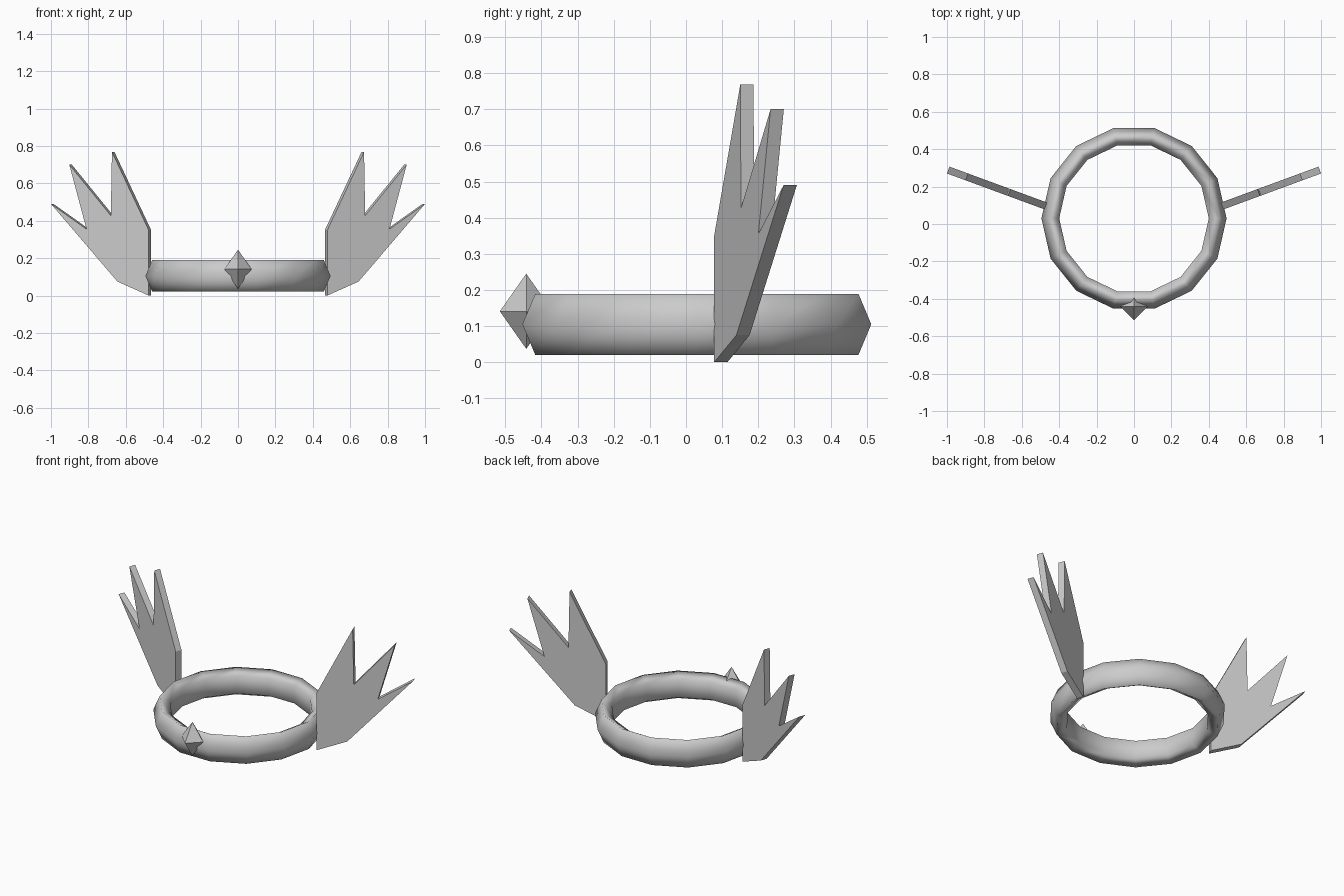
import bpy, bmesh, math
from mathutils import Vector

if "Cube" in bpy.data.objects:
    bpy.data.objects.remove(bpy.data.objects["Cube"])

grey = bpy.data.materials.new("plain grey")
grey.diffuse_color = (0.6, 0.6, 0.6, 1)
grey.use_nodes = True
grey.node_tree.nodes["Principled BSDF"].inputs["Base Color"].default_value = grey.diffuse_color


def make_object(name, bm):
    bmesh.ops.recalc_face_normals(bm, faces=bm.faces[:])
    mesh = bpy.data.meshes.new(name)
    bm.to_mesh(mesh)
    bm.free()
    mesh.materials.append(grey)
    ob = bpy.data.objects.new(name, mesh)
    bpy.context.collection.objects.link(ob)
    return ob


# Circlet: 14 segments around, five-sided tall cross-section, smooth
bpy.ops.mesh.primitive_torus_add(major_segments=14, minor_segments=5,
                                 major_radius=0.4425, minor_radius=0.0525,
                                 location=(0, 0.03, 0.105))
band = bpy.context.object
band.name = "circlet_band"
band.scale.z = 1.69
band.data.materials.append(grey)
bpy.ops.object.shade_smooth()

# Front gem: octahedron half sunk into the band
bm = bmesh.new()
top, bottom = bm.verts.new((0, -0.442, 0.245)), bm.verts.new((0, -0.442, 0.037))
waist = [bm.verts.new((0.073 * math.cos(i * math.pi / 2),
                       -0.442 + 0.073 * math.sin(i * math.pi / 2), 0.141))
         for i in range(4)]
for i in range(4):
    a, b = waist[i], waist[(i + 1) % 4]
    bm.faces.new((a, b, top))
    bm.faces.new((b, a, bottom))
make_object("front_gem", bm)

# Wings: three-feathered flat plates, swept back 20 degrees, mirrored
outline = [(0.478, 0), (0.645, 0.075), (1.0, 0.49), (0.81, 0.355),
           (0.902, 0.70), (0.68, 0.427), (0.674, 0.768), (0.478, 0.35)]
sweep = math.radians(20.2)
bm = bmesh.new()
front = bm.faces.new([bm.verts.new((x, 0.078 + (x - 0.478) * math.tan(sweep), z))
                      for x, z in outline])
ext = bmesh.ops.extrude_face_region(bm, geom=[front], use_keep_orig=True)
moved = [v for v in ext["geom"] if isinstance(v, bmesh.types.BMVert)]
bmesh.ops.translate(bm, verts=moved,
                    vec=Vector((-math.sin(sweep), math.cos(sweep), 0)) * 0.039)
wings = make_object("side_wings", bm)
mirror = wings.modifiers.new("mirror", 'MIRROR')
mirror.use_axis = (True, False, False)
mirror.use_mirror_merge = False
